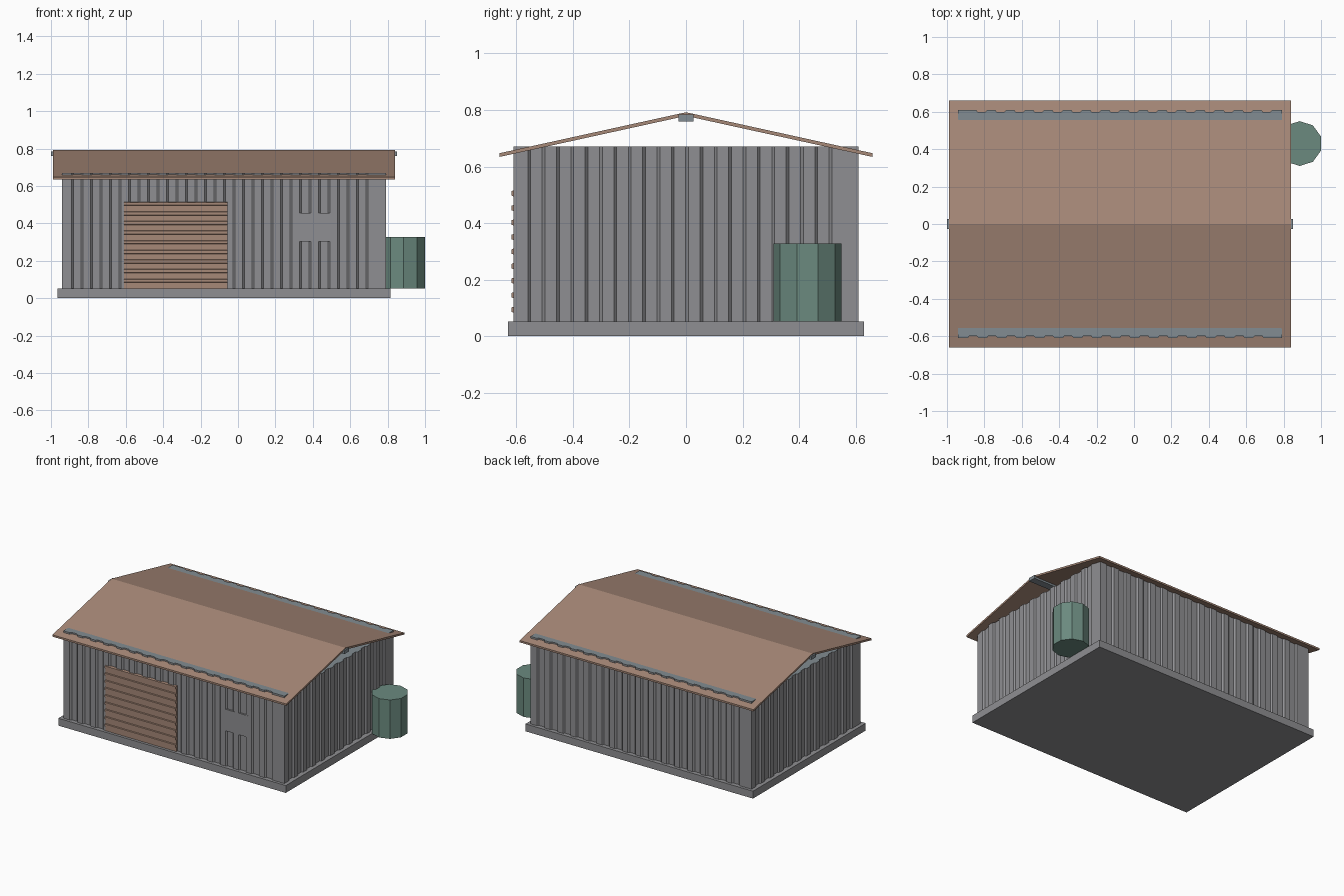
import bpy, bmesh, math
from mathutils import Vector

if "Cube" in bpy.data.objects:
    bpy.data.objects.remove(bpy.data.objects["Cube"])


def material(name, *srgb):
    rgb = [(c / 255 / 12.92) if c < 11 else ((c / 255 + 0.055) / 1.055) ** 2.4 for c in srgb]
    m = bpy.data.materials.new(name)
    m.use_nodes = True
    m.diffuse_color = (*rgb, 1)
    m.node_tree.nodes["Principled BSDF"].inputs["Base Color"].default_value = (*rgb, 1)
    return m


GREY = material("wall grey", 143, 143, 146)
SLATE = material("trim slate grey", 130, 140, 146)
BROWN = material("roof brown", 166, 136, 119)
GREEN = material("tank green", 107, 138, 127)


def prism(name, points, direction, *mats):
    """Extrude a closed loop of 3D points along a direction."""
    bm = bmesh.new()
    face = bm.faces.new([bm.verts.new(p) for p in points])
    new = bmesh.ops.extrude_face_region(bm, geom=[face])["geom"]
    moved = [v for v in new if isinstance(v, bmesh.types.BMVert)]
    bmesh.ops.translate(bm, verts=moved, vec=direction)
    bmesh.ops.recalc_face_normals(bm, faces=bm.faces)
    mesh = bpy.data.meshes.new(name)
    bm.to_mesh(mesh)
    bm.free()
    obj = bpy.data.objects.new(name, mesh)
    bpy.context.collection.objects.link(obj)
    for m in mats:
        mesh.materials.append(m)
    return obj


def box(name, x0, x1, y0, y1, z0, z1, mat):
    base = [(x0, y0, z0), (x1, y0, z0), (x1, y1, z0), (x0, y1, z0)]
    return prism(name, base, (0, 0, z1 - z0), mat)


# Foundation slab
box("foundation", -0.965, 0.815, -0.63, 0.63, 0, 0.052, GREY)

# Ribbed sheet walls: trapezoid corrugation run around the four sides
PITCH, SLOPE, DEPTH = 0.1016, 0.01, 0.011


def ribbed_side(start, end):
    a, b = Vector(start), Vector(end)
    along = (b - a).normalized()
    inward = Vector((-along.y, along.x, 0))
    pts, s = [a], 0.05
    while s + PITCH / 2 + SLOPE < (b - a).length - 0.01:
        for t, d in ((0, 0), (SLOPE, DEPTH), (PITCH / 2, DEPTH), (PITCH / 2 + SLOPE, 0)):
            pts.append(a + along * (s + t) + inward * d)
        s += PITCH
    return pts


corners = [(-0.94, -0.61, 0.05), (0.79, -0.61, 0.05), (0.79, 0.61, 0.05), (-0.94, 0.61, 0.05)]
outline = [p for i in range(4) for p in ribbed_side(corners[i], corners[(i + 1) % 4])]
walls = prism("walls", outline, (0, 0, 0.62), GREY, SLATE)
for f in walls.data.polygons:
    f.material_index = int(f.normal.z > 0.5)

# Gable roof: one thin folded sheet
EAVE, RIDGE, THICK = 0.66, 0.792, 0.013
drop = 0.145
section = [(-EAVE, RIDGE - drop), (0, RIDGE), (EAVE, RIDGE - drop)]
section += [(y, z - THICK) for y, z in reversed(section)]
prism("roof", [(-0.99, y, z) for y, z in section], (1.83, 0, 0), BROWN)

# Ridge beam showing at both gable ends
box("ridge_beam", -1.0, 0.85, -0.026, 0.026, 0.76, 0.784, SLATE)

# Roller door with horizontal slats
slats, SLATS, bottom, height = [], 9, 0.052, 0.463
step = height / SLATS
for i in range(SLATS):
    z = bottom + i * step
    for t, y in ((0, -0.611), (0.6, -0.611), (0.65, -0.618), (0.95, -0.618)):
        slats.append((-0.61, y, z + t * step))
slats += [(-0.61, -0.611, bottom + height), (-0.61, -0.59, bottom + height), (-0.61, -0.59, bottom)]
prism("roller_door", slats, (0.555, 0, 0), BROWN)

# Flush window panel
box("window_panel", 0.30, 0.52, -0.611, -0.595, 0.302, 0.455, GREY)

# Ten-sided water tank
ring = [(0.886 + 0.12 * math.cos(a), 0.43 + 0.12 * math.sin(a), 0.052)
        for a in (math.radians(18 + 36 * i) for i in range(10))]
prism("water_tank", ring, (0, 0, 0.275), GREEN)
